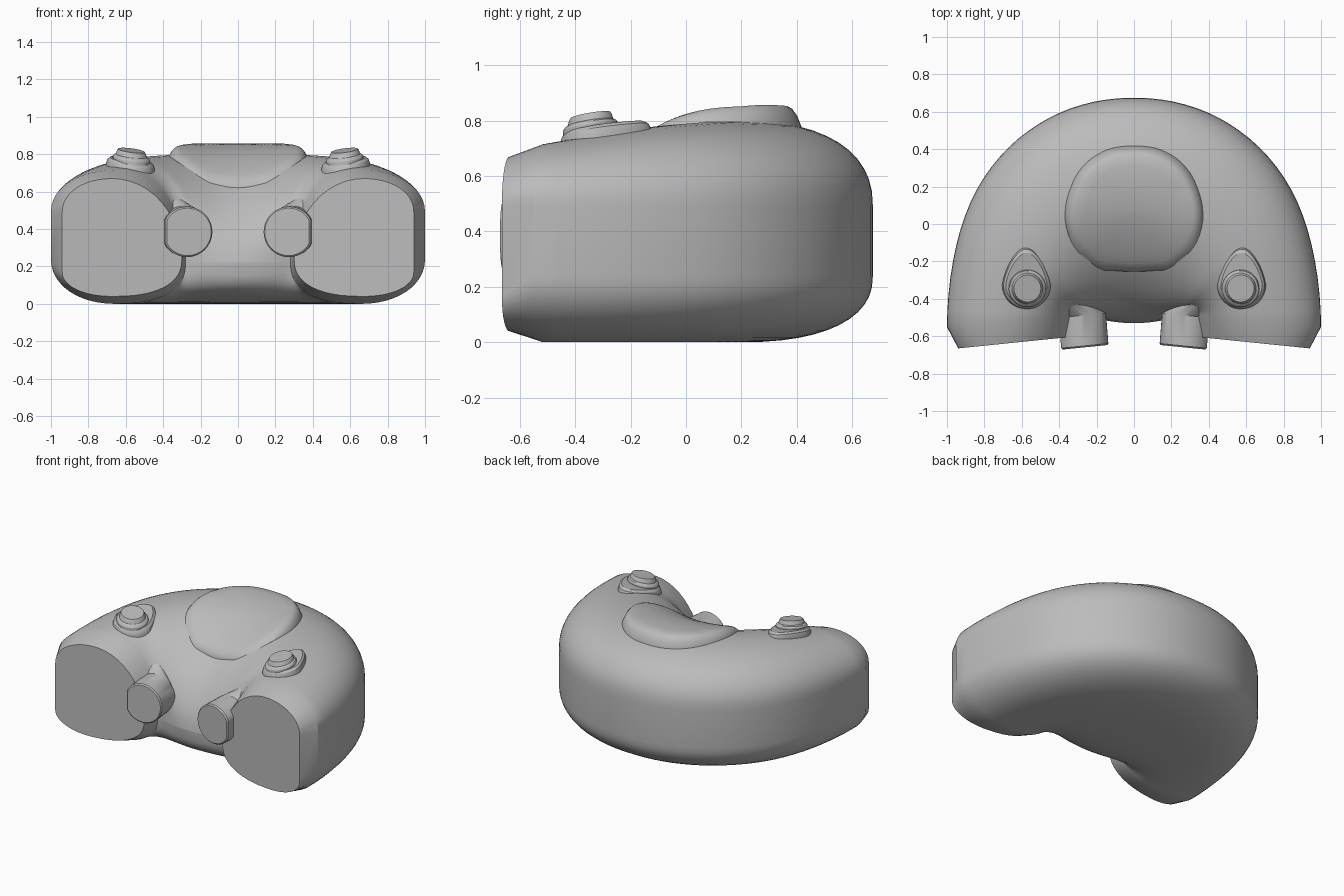
import bpy, bmesh
from math import sin, cos, pi, radians, copysign
from mathutils import Vector

cube = bpy.data.objects.get("Cube")
if cube:
    bpy.data.objects.remove(cube)

grey = bpy.data.materials.new("plain_grey")
grey.use_nodes = True
grey.diffuse_color = (0.5, 0.5, 0.5, 1)
grey.node_tree.nodes["Principled BSDF"].inputs["Base Color"].default_value = (0.5, 0.5, 0.5, 1)


def loft(name, rings, mirror=False, angle=28):
    """Skin a list of equal closed rings, cap both ends, shade smooth by angle."""
    bm = bmesh.new()
    loops = [[bm.verts.new(p) for p in ring] for ring in rings]
    n = len(loops[0])
    for a, b in zip(loops, loops[1:]):
        for i in range(n):
            j = (i + 1) % n
            bm.faces.new((a[i], a[j], b[j], b[i]))
    bm.faces.new(loops[0])
    bm.faces.new(loops[-1])
    bmesh.ops.recalc_face_normals(bm, faces=bm.faces)
    mesh = bpy.data.meshes.new(name)
    bm.to_mesh(mesh)
    bm.free()
    mesh.materials.append(grey)
    obj = bpy.data.objects.new(name, mesh)
    bpy.context.collection.objects.link(obj)
    bpy.ops.object.select_all(action='DESELECT')
    obj.select_set(True)
    bpy.context.view_layer.objects.active = obj
    bpy.ops.object.shade_smooth_by_angle(angle=radians(angle))
    if mirror:
        obj.modifiers.new("Mirror", 'MIRROR').use_mirror_merge = False


def mix(a, b, t):
    return a + (b - a) * t


def soft(value, power):
    """Super-ellipse coordinate that keeps its sign."""
    return copysign(abs(value) ** (2 / power), value)


def section(inner, outer, ridge, top, bottom, z_in, z_out, power_out, power_up, power_low, steps=12):
    """Rounded upright section: four super-ellipse quarters around the ridge."""
    z_out_low, z_out_high = z_out
    quarters = [(0, z_in, top, power_up, False), (1, z_out_high, top, power_out, True),
                (1, z_out_low, bottom, power_out, False), (0, z_in, bottom, power_low, True)]
    pts = []
    for side, z_side, z_mid, power, flip in quarters:
        for k in range(steps + flip):
            t = k / steps * pi / 2
            # runs from the side to the middle, or back out again when flipped
            c, s = (sin(t), cos(t)) if flip else (cos(t), sin(t))
            p = Vector(inner).lerp(Vector(outer), mix(ridge, side, soft(c, power)))
            pts.append((p.x, p.y, mix(z_side, z_mid, soft(s, power))))
    return pts


# Horseshoe body: sections fan from the middle to the two arms
def arm_end(sign):
    return section((sign * .30, -.60), (sign * .94, -.665), .58, .67, .04,
                   .24, (.17, .49), 2.1, 2, 2.4)


rings = [arm_end(-1)]
count = 48
for i in range(count + 1):
    a = mix(-pi / 2, pi / 2, i / count)
    w = sin(a) ** 2
    rings.append(section((.28 * sin(a), -.53 + .05 * w),
                         (soft(sin(a), 2.1), -.45 + 1.125 * soft(cos(a), 2.1) - .1 * w ** 8),
                         mix(.6, .52, w), .8 - .085 * (1 - cos(a)) ** 1.5, 0,
                         .22, (.24, .49), mix(2.35, 2.1, w),
                         mix(1.65, 2.15, min(1, 1.5 * w)), mix(3.5, 2.4, w)))
rings.append(arm_end(1))
loft("body", rings)

# Raised shield plate on the crown
half = [(0, .42), (.14, .40), (.26, .325), (.34, .21), (.37, .07), (.35, -.06),
        (.29, -.16), (.2, -.24), (.1, -.25), (0, -.255)]
outline = half + [(-x, y) for x, y in half[-2:0:-1]]


def round_outline(pts, per=5):
    """Catmull-Rom subdivision of a closed outline."""
    out = []
    for i in range(len(pts)):
        p0, p1, p2, p3 = (Vector(pts[(i + k) % len(pts)]) for k in (-1, 0, 1, 2))
        for k in range(per):
            t = k / per
            out.append(((p1 * 2 + (p2 - p0) * t + (p0 * 2 - p1 * 5 + p2 * 4 - p3) * t ** 2
                         + (p1 * 3 - p0 - p2 * 3 + p3) * t ** 3) / 2))
    return out


def plate_ring(scale, drop):
    """One ring of the plate: domed towards the back, slightly dished at the front."""
    ring = []
    for p in round_outline(outline):
        x, y = p.x * scale, mix(.06, p.y, scale)
        front = min(1, max(0, (.2 - y) / .35))
        z = .857 - .68 * (y - .29) ** 2 + .45 * front * x * x
        ring.append((x, y, z - drop * mix(1, .3, front)))
    return ring


loft("crown_plate", [plate_ring(*p) for p in
                     ((1, .2), (1, .075), (.95, .032), (.9, .009), (.85, 0),
                      (.7, 0), (.45, 0), (.2, 0), (.02, 0))], angle=45)


# Grips: clipped round stubs that bend back into the arms
def grip_ring(x, y, z, r):
    ring = []
    for k in range(40):
        a = 2 * pi * k / 40
        dx = min(r * cos(a), r * .87)
        ring.append((x + dx, y - .1 * dx, z + r * sin(a)))
    return ring


loft("grip", [grip_ring(*p) for p in
              ((.27, -.66, .385, .127), (.272, -.652, .385, .135), (.285, -.49, .39, .135),
               (.35, -.44, .45, .115), (.385, -.34, .54, .12), (.4, -.2, .58, .1))], mirror=True)


# Buttons on teardrop bases, tilted forwards and inwards
def tilted(x, y, h):
    return (x, y, .775 + h + .16 * (y + .3) + .13 * (x - .575))


def drop_ring(scale, h):
    ring = []
    for k in range(48):
        a = 2 * pi * k / 48
        c = cos(a)
        x = .13 * sin(a) * (1 - .25 * max(c, 0))
        y = (.2 if c > 0 else .13) * c
        ring.append(tilted(.575 + scale * x, -.325 + scale * y, h))
    return ring


def disc_ring(r, h):
    return [tilted(.57 + r * cos(k * pi / 18), -.345 + r * sin(k * pi / 18), h) for k in range(36)]


loft("button_base", [drop_ring(*p) for p in ((1, -.15), (1, -.035), (.95, -.012), (.85, 0))], mirror=True)
loft("button", [disc_ring(*p) for p in ((.1, -.03), (.1, .01), (.094, .02), (.083, .026),
                                        (.077, .045), (.072, .053))], mirror=True)
